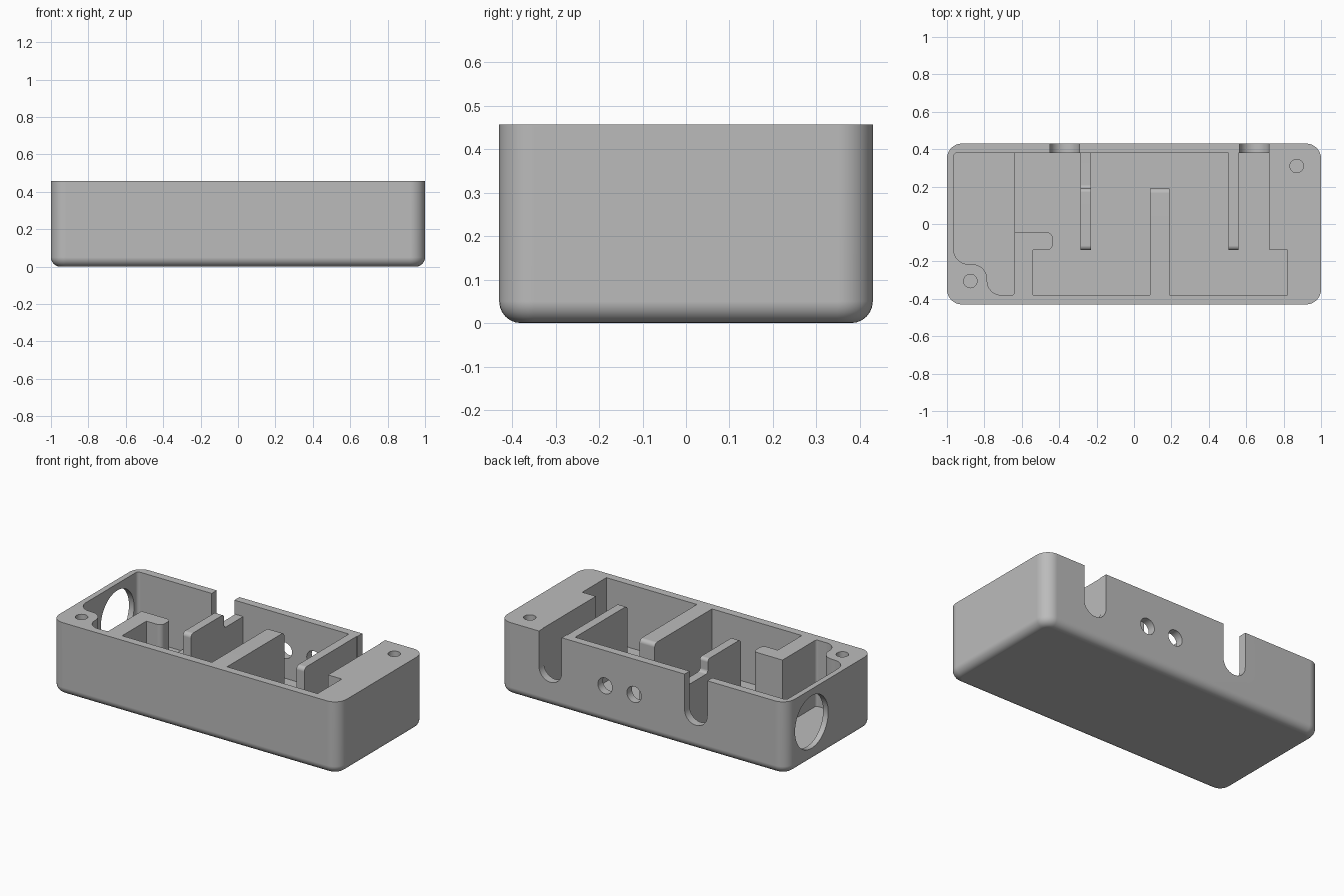
import bpy, bmesh, math
from mathutils import Vector

if "Cube" in bpy.data.objects:
    bpy.data.objects.remove(bpy.data.objects["Cube"], do_unlink=True)

HEIGHT, FLOOR, BACK, FRONT = 0.457, 0.06, 0.38, -0.38
BORE_Z = 0.235

grey = bpy.data.materials.new("plain grey")
grey.use_nodes = True
grey.diffuse_color = (0.5, 0.5, 0.5, 1)
grey.node_tree.nodes["Principled BSDF"].inputs["Base Color"].default_value = (0.5, 0.5, 0.5, 1)


def make_object(name, bm):
    bmesh.ops.recalc_face_normals(bm, faces=bm.faces)
    mesh = bpy.data.meshes.new(name)
    bm.to_mesh(mesh)
    bm.free()
    mesh.materials.append(grey)
    obj = bpy.data.objects.new(name, mesh)
    bpy.context.collection.objects.link(obj)
    return obj


def rounded(corners, steps=8):
    """Outline from (a, b, radius) corners."""
    out = []
    for i, (a, b, r) in enumerate(corners):
        p = Vector((a, b))
        if r == 0:
            out.append(p)
            continue
        before = Vector(corners[i - 1][:2])
        after = Vector(corners[(i + 1) % len(corners)][:2])
        u, v = (before - p).normalized() * r, (after - p).normalized() * r
        centre = p + u + v
        for k in range(steps + 1):
            t = k / steps * math.pi / 2
            out.append(centre - v * math.cos(t) - u * math.sin(t))
    return out


def circle(a, b, r, count=40, start=0, sweep=2 * math.pi):
    return [(a + r * math.cos(start + sweep * k / count),
             b + r * math.sin(start + sweep * k / count)) for k in range(count)]


def prism(name, outline, axis, low, high):
    """Extrude an outline of the two other axes along the given axis."""
    place = {"x": lambda a, b, d: (d, a, b),
             "y": lambda a, b, d: (a, d, b),
             "z": lambda a, b, d: (a, b, d)}[axis]
    bm = bmesh.new()
    ends = [[bm.verts.new(place(a, b, d)) for a, b in outline] for d in (low, high)]
    for ring in ends:
        bm.faces.new(ring)
    for i in range(len(outline)):
        bm.faces.new((ends[0][i - 1], ends[0][i], ends[1][i], ends[1][i - 1]))
    return make_object(name, bm)


def finish(obj):
    bpy.ops.object.select_all(action="DESELECT")
    obj.select_set(True)
    bpy.context.view_layer.objects.active = obj
    bpy.ops.object.shade_smooth_by_angle(angle=math.radians(30))
    weighted = obj.modifiers.new("even shading", "WEIGHTED_NORMAL")
    weighted.keep_sharp = True


# Outer body with rounded uprights and a rounded underside
bm = bmesh.new()
bmesh.ops.create_cube(bm, size=1)
for v in bm.verts:
    v.co = (v.co.x * 2, v.co.y * 0.86, (v.co.z + 0.5) * HEIGHT)
uprights = [e for e in bm.edges if abs(e.verts[0].co.z - e.verts[1].co.z) > 0.1]
bmesh.ops.bevel(bm, geom=uprights, offset=0.08, segments=8, profile=0.5, affect="EDGES")
underside = [e for e in bm.edges if all(v.co.z < 0.001 for v in e.verts)]
bmesh.ops.bevel(bm, geom=underside, offset=0.05, segments=6, profile=0.5, affect="EDGES")
tray = make_object("tray", bm)

cutters = []

# Main compartment, running around the hooked wall
main = [(-0.66, BACK, 0), (0.725, BACK, 0), (0.725, -0.14, 0), (0.82, -0.14, 0),
        (0.82, FRONT, 0), (-0.54, FRONT, 0), (-0.54, -0.14, 0), (-0.435, -0.14, 0.03),
        (-0.435, -0.045, 0.03), (-0.66, -0.045, 0)]
cutters.append(prism("main_pocket", rounded(main), "z", FLOOR, 0.6))

# Side compartment, curving around the screw post
side = [(-0.965, BACK, 0.02), (-0.64, BACK, 0), (-0.64, FRONT, 0.015),
        (-0.785, FRONT, 0.075), (-0.785, -0.215, 0.08), (-0.965, -0.215, 0.08)]
cutters.append(prism("side_pocket", rounded(side), "z", 0.04, 0.6))

# Screw holes
for x, y in ((-0.875, -0.305), (0.87, 0.31)):
    cutters.append(prism("screw_hole", circle(x, y, 0.036, 24), "z", 0.15, 0.6))

# Open slots and small bores in the back wall
for x in (-0.37, 0.643):
    arc = circle(x, BORE_Z, 0.079, 20, math.pi, math.pi)
    outline = arc + [(x + 0.079, BORE_Z), (x + 0.079, 0.6), (x - 0.079, 0.6)]
    cutters.append(prism("back_slot", outline, "y", 0.36, 0.5))
for x in (0.06, 0.262):
    cutters.append(prism("back_bore", circle(x, BORE_Z, 0.05), "y", 0.36, 0.5))

# Large round opening in the end wall
cutters.append(prism("end_opening", circle(0.18, 0.25, 0.165, 56), "x", -1.1, -0.9))

bpy.context.view_layer.objects.active = tray
for cutter in cutters:
    cutter.hide_render = True
    cut = tray.modifiers.new("cut", "BOOLEAN")
    cut.operation = "DIFFERENCE"
    cut.solver = "EXACT"
    cut.object = cutter
    bpy.ops.object.modifier_apply(modifier=cut.name)
    bpy.data.objects.remove(cutter, do_unlink=True)
finish(tray)

# Dividers with rounded free ends
tail = [(-0.14, FLOOR, 0), (-0.14, HEIGHT, 0.025)]
plain = tail + [(BACK, HEIGHT, 0), (BACK, FLOOR, 0)]
stepped = tail + [(0.19, HEIGHT, 0.02), (0.19, 0.37, 0.02), (BACK, 0.37, 0), (BACK, FLOOR, 0)]
middle = [(FRONT, FLOOR, 0), (FRONT, HEIGHT, 0), (0.19, HEIGHT, 0.025), (0.19, FLOOR, 0)]
for name, shape, low, high in (("slot_divider", plain, 0.505, 0.56),
                               ("stepped_divider", stepped, -0.285, -0.23),
                               ("middle_divider", middle, 0.085, 0.19)):
    finish(prism(name, rounded(shape), "x", low, high))
